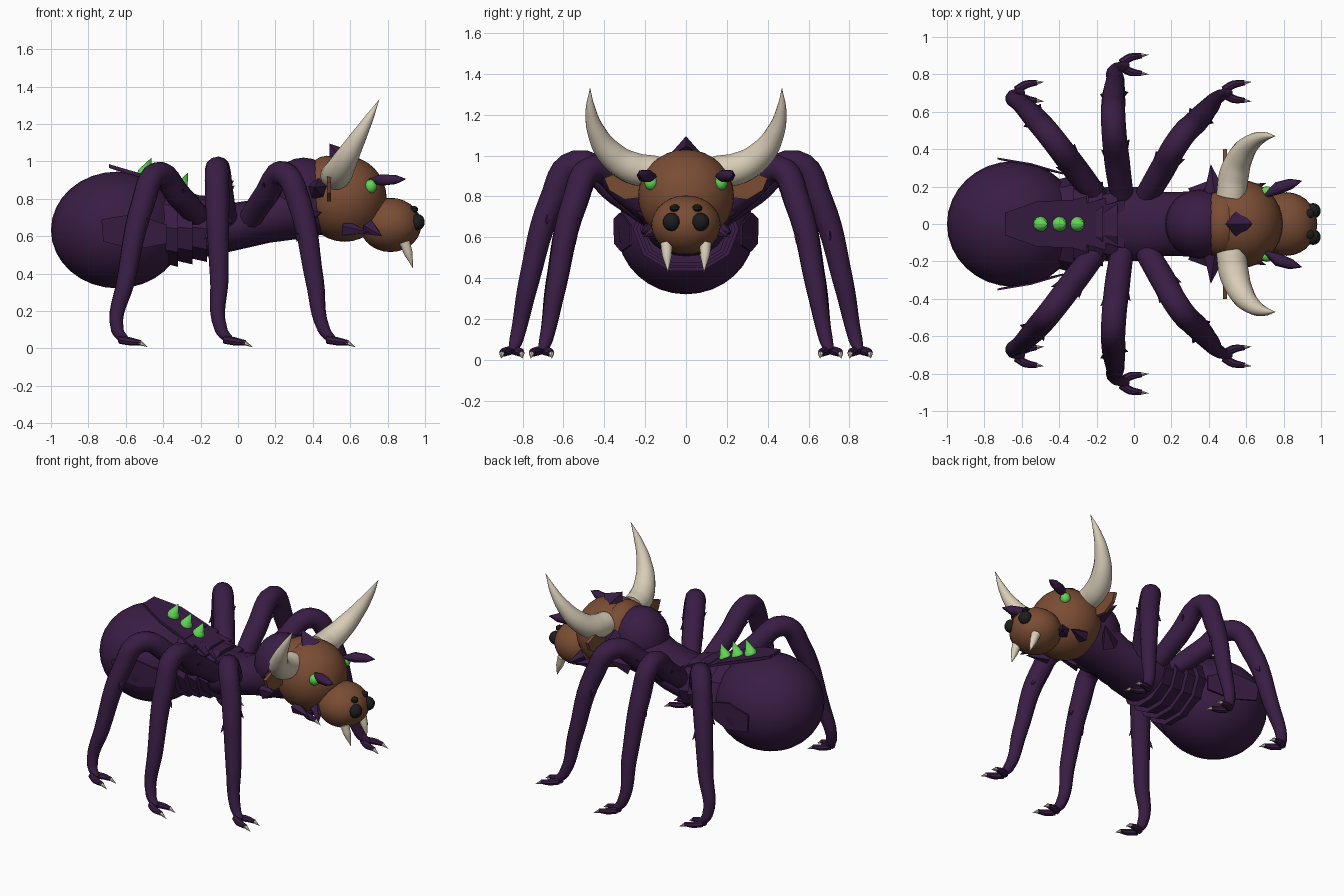
import bpy, bmesh, math
from mathutils import Vector, Matrix

if "Cube" in bpy.data.objects:
    bpy.data.objects.remove(bpy.data.objects["Cube"])


def material(name, r, g, b):
    m = bpy.data.materials.new(name)
    m.diffuse_color = (r, g, b, 1)
    m.use_nodes = True
    m.node_tree.nodes["Principled BSDF"].inputs["Base Color"].default_value = m.diffuse_color
    return m


PURPLE = material("dark purple", 0.041, 0.0122, 0.058)
BROWN = material("brown hide", 0.195, 0.074, 0.034)
IVORY = material("ivory", 0.69, 0.61, 0.475)
GREEN = material("glowing green", 0.12, 0.66, 0.09)
BLACK = material("black", 0.012, 0.012, 0.012)
smooth_objects = []


def finish(name, bm, mat, smooth):
    bmesh.ops.recalc_face_normals(bm, faces=bm.faces)
    me = bpy.data.meshes.new(name)
    bm.to_mesh(me)
    bm.free()
    me.materials.append(mat)
    ob = bpy.data.objects.new(name, me)
    bpy.context.collection.objects.link(ob)
    if smooth:
        smooth_objects.append(ob)
    return ob


def ball(name, c, r, mat, seg=24):
    bm = bmesh.new()
    bmesh.ops.create_uvsphere(bm, u_segments=seg, v_segments=seg // 2, radius=1)
    bm.transform(Matrix.Translation(c) @ Matrix.Diagonal((*r, 1)))
    return finish(name, bm, mat, True)


def cone(name, base, tip, r, mat, sides=5, smooth=False):
    base, d = Vector(base), Vector(tip) - Vector(base)
    bm = bmesh.new()
    bmesh.ops.create_cone(bm, cap_ends=True, segments=sides, radius1=r,
                          radius2=0, depth=d.length)
    bm.transform(Matrix.Translation(base + d / 2)
                 @ d.to_track_quat('Z', 'Y').to_matrix().to_4x4())
    return finish(name, bm, mat, smooth)


def tube(name, pts, mat, res=4, steps=6, smooth=True):
    """Smooth tapered sweep through (x, y, z, radius) points."""
    cu = bpy.data.curves.new(name, 'CURVE')
    cu.dimensions = '3D'
    cu.bevel_depth, cu.bevel_resolution = 1.0, res
    cu.resolution_u, cu.use_fill_caps = steps, True
    sp = cu.splines.new('BEZIER')
    sp.bezier_points.add(len(pts) - 1)
    for bp, p in zip(sp.bezier_points, pts):
        bp.co, bp.radius = p[:3], p[3]
        bp.handle_left_type = bp.handle_right_type = 'AUTO'
    ob = bpy.data.objects.new(name, cu)
    bpy.context.collection.objects.link(ob)
    cu.materials.append(mat)
    bpy.ops.object.select_all(action='DESELECT')
    ob.select_set(True)
    bpy.context.view_layer.objects.active = ob
    bpy.ops.object.convert(target='MESH')
    ob = bpy.context.view_layer.objects.active
    if smooth:
        smooth_objects.append(ob)
    else:
        ob.data.shade_flat()
    return ob


def loft(name, rings, mat, sides=20, smooth=True):
    """Elliptical rings (x, z, half width, half height) joined along x."""
    bm = bmesh.new()
    loops = []
    for x, z, ry, rz in rings:
        loops.append([bm.verts.new((x, ry * math.cos(a), z + rz * math.sin(a)))
                      for a in (math.tau * i / sides for i in range(sides))])
    for a, b in zip(loops, loops[1:]):
        for i in range(sides):
            j = (i + 1) % sides
            bm.faces.new((a[i], a[j], b[j], b[i]))
    bm.faces.new(loops[0])
    bm.faces.new(loops[-1])
    return finish(name, bm, mat, smooth)


def plate(name, pts, mat, thick):
    """Flat polygon thickened by a vector."""
    bm = bmesh.new()
    f = bm.faces.new([bm.verts.new(p) for p in pts])
    ext = bmesh.ops.extrude_face_region(bm, geom=[f])["geom"]
    bmesh.ops.translate(bm, vec=thick,
                        verts=[v for v in ext if isinstance(v, bmesh.types.BMVert)])
    return finish(name, bm, mat, False)


# Body: abdomen, thorax and neck hood
ball("abdomen", (-0.645, 0, 0.633), (0.355, 0.335, 0.312), PURPLE, 32)
loft("thorax", [(-0.42, 0.65, 0.20, 0.20), (-0.2, 0.645, 0.18, 0.16),
                (-0.05, 0.645, 0.20, 0.13), (0.06, 0.665, 0.195, 0.125),
                (0.17, 0.70, 0.17, 0.135), (0.36, 0.77, 0.175, 0.18),
                (0.46, 0.79, 0.17, 0.18)], PURPLE)
ball("neck_hood", (0.35, 0, 0.82), (0.185, 0.185, 0.20), PURPLE)

# Overlapping flared waist bands
for i in range(4):
    x = -0.42 + i * 0.077
    k = 1 - 0.065 * i
    loft(f"waist_band_{i + 1}", [(x, 0.65, 0.235 * k, 0.20 * k),
                                 (x + 0.10, 0.64, 0.26 * k, 0.215 * k)],
         PURPLE, 10, False)

# Overlapping back shields and the ridge of crystals
plate("back_shield", [(-0.69, -0.06, 0.965), (-0.52, -0.12, 0.915),
                      (-0.32, -0.13, 0.84), (-0.32, 0.13, 0.84),
                      (-0.52, 0.12, 0.915), (-0.69, 0.06, 0.965)],
      PURPLE, (0, 0, 0.02))
for i in range(3):
    x, z, w = -0.36 + i * 0.1, 0.855 - i * 0.033, 0.15 - 0.01 * i
    plate(f"back_step_{i + 1}", [(x, -w + 0.03, z), (x + 0.11, -w, z - 0.04),
                                 (x + 0.11, w, z - 0.04), (x, w - 0.03, z)],
          PURPLE, (0, 0, 0.015))
for i, (x, z) in enumerate([(-0.50, 0.925), (-0.40, 0.885), (-0.305, 0.845)]):
    ball(f"crystal_base_{i + 1}", (x, 0, z), (0.041, 0.041, 0.04), GREEN, 12)
    cone(f"crystal_tip_{i + 1}", (x, 0, z + 0.012), (x + 0.038, 0, z + 0.095),
         0.038, GREEN, 10, True)

# Head, nape, muzzle and crest
ball("head", (0.57, 0, 0.80), (0.225, 0.235, 0.23), BROWN, 32)
ball("nape", (0.475, 0, 0.85), (0.13, 0.185, 0.18), BROWN, 24)
ball("muzzle", (0.815, 0, 0.66), (0.165, 0.17, 0.145), BROWN, 28)
cone("crest", (0.56, 0, 0.995), (0.49, 0, 1.095), 0.088, PURPLE, 4)

# Leg paths: hip, thigh, knee, shin, ankle
LEGS = {
    "front_leg": [(0.05, 0.12, 0.67, .062), (0.15, 0.29, 0.82, .068),
                  (0.245, 0.455, 0.935, .066), (0.33, 0.545, 0.77, .064),
                  (0.41, 0.635, 0.36, .050), (0.46, 0.685, 0.10, .034),
                  (0.51, 0.705, 0.04, .022)],
    "middle_leg": [(-0.06, 0.12, 0.67, .062), (-0.09, 0.33, 0.82, .068),
                   (-0.11, 0.54, 0.96, .066), (-0.11, 0.655, 0.78, .064),
                   (-0.10, 0.77, 0.38, .050), (-0.09, 0.83, 0.10, .034),
                   (-0.04, 0.85, 0.04, .022)],
    "back_leg": [(-0.18, 0.12, 0.67, .062), (-0.31, 0.29, 0.81, .068),
                 (-0.435, 0.455, 0.93, .066), (-0.51, 0.545, 0.77, .064),
                 (-0.60, 0.64, 0.36, .050), (-0.645, 0.685, 0.10, .034),
                 (-0.60, 0.705, 0.04, .022)],
}

for side, s in (("left", 1), ("right", -1)):
    def p(x, y, z, *r):
        return (x, y * s, z, *r)

    # Horns and ears
    tube(f"horn_{side}", [p(0.52, 0.15, 0.92, .08), p(0.535, 0.265, 0.94, .08),
                          p(0.575, 0.37, 1.01, .066), p(0.635, 0.438, 1.115, .046),
                          p(0.695, 0.466, 1.22, .026), p(0.755, 0.47, 1.33, .001)],
         IVORY, 5)
    plate(f"ear_{side}", [p(0.475, 0.18, 0.92), p(0.475, 0.32, 0.92),
                          p(0.475, 0.40, 0.89), p(0.475, 0.375, 0.83),
                          p(0.475, 0.30, 0.785), p(0.475, 0.18, 0.80)],
          BROWN, (0.022, 0, 0))
    # Face: eyes, brows, nostrils, fangs
    ball(f"eye_{side}", p(0.71, 0.17, 0.866), (0.034, 0.033, 0.037), GREEN, 14)
    tube(f"brow_{side}", [p(0.70, 0.15, 0.897, .010), p(0.77, 0.192, 0.90, .034),
                          p(0.84, 0.215, 0.903, .028), p(0.895, 0.23, 0.905, .003)],
         PURPLE, 1, 1, False)
    ball(f"nostril_{side}", p(0.957, 0.07, 0.675), (0.043, 0.043, 0.045), BLACK, 14)
    ball(f"nose_bump_{side}", p(0.94, 0.055, 0.742), (0.025, 0.025, 0.02), BLACK, 10)
    tube(f"fang_{side}", [p(0.89, 0.095, 0.57, .03), p(0.91, 0.093, 0.51, .024),
                          p(0.935, 0.088, 0.43, .001)], IVORY, 3, 4)
    # Cheek, jaw and temple spikes
    cone(f"temple_spike_{side}", p(0.43, 0.17, 0.85), p(0.41, 0.32, 0.86), 0.06, PURPLE)
    cone(f"jaw_spike_{side}", p(0.57, 0.17, 0.64), p(0.71, 0.22, 0.62), 0.045, PURPLE)
    cone(f"chin_spike_{side}", p(0.70, 0.13, 0.645), p(0.77, 0.21, 0.60), 0.045, PURPLE)
    cone(f"neck_spike_{side}", p(0.33, 0.15, 0.68), p(0.45, 0.25, 0.73), 0.06, PURPLE)
    # Abdomen side scale, flaring away at the back
    plate(f"flank_scale_{side}", [p(-0.73, 0.345, 0.69), p(-0.55, 0.315, 0.72),
                                  p(-0.38, 0.265, 0.66), p(-0.38, 0.265, 0.56),
                                  p(-0.54, 0.31, 0.53), p(-0.72, 0.343, 0.57)],
          PURPLE, (0, 0.01 * s, 0))

    # Legs with thorns, toes and claws
    for leg, path in LEGS.items():
        tube(f"{leg}_{side}", [p(*q) for q in path], PURPLE, 4)
        for i, t in enumerate((1, 3)):
            a, b = Vector(p(*path[t][:3])), Vector(p(*path[t + 1][:3]))
            d = (b - a).normalized()
            out = d.cross(Vector((0, 0, 1))).normalized()
            for k in (1, -1):
                root = a.lerp(b, 0.3 + 0.1 * k) + out * k * path[t][3] * 0.75
                cone(f"{leg}_thorn_{side}_{i}_{k}", root,
                     root + out * k * 0.028 + d * 0.04, 0.02, PURPLE, 4)
        x, y, z, _ = path[-1]
        for i, dy in enumerate((0.05, -0.045)):
            tube(f"{leg}_toe_{side}_{i + 1}",
                 [p(x - 0.03, y + dy * 0.2, z + 0.006, .022),
                  p(x + 0.02, y + dy * 0.8, z - 0.002, .022),
                  p(x + 0.08, y + dy, z - 0.01, .014)], PURPLE, 2, 3)
            cone(f"{leg}_claw_{side}_{i + 1}", p(x + 0.073, y + dy, z - 0.009),
                 p(x + 0.12, y + dy * 1.1, 0.006), 0.0145, IVORY, 6)

# Smooth shading with sharp edges kept
bpy.ops.object.select_all(action='DESELECT')
for ob in smooth_objects:
    ob.select_set(True)
bpy.context.view_layer.objects.active = smooth_objects[0]
bpy.ops.object.shade_smooth_by_angle(angle=math.radians(40))
